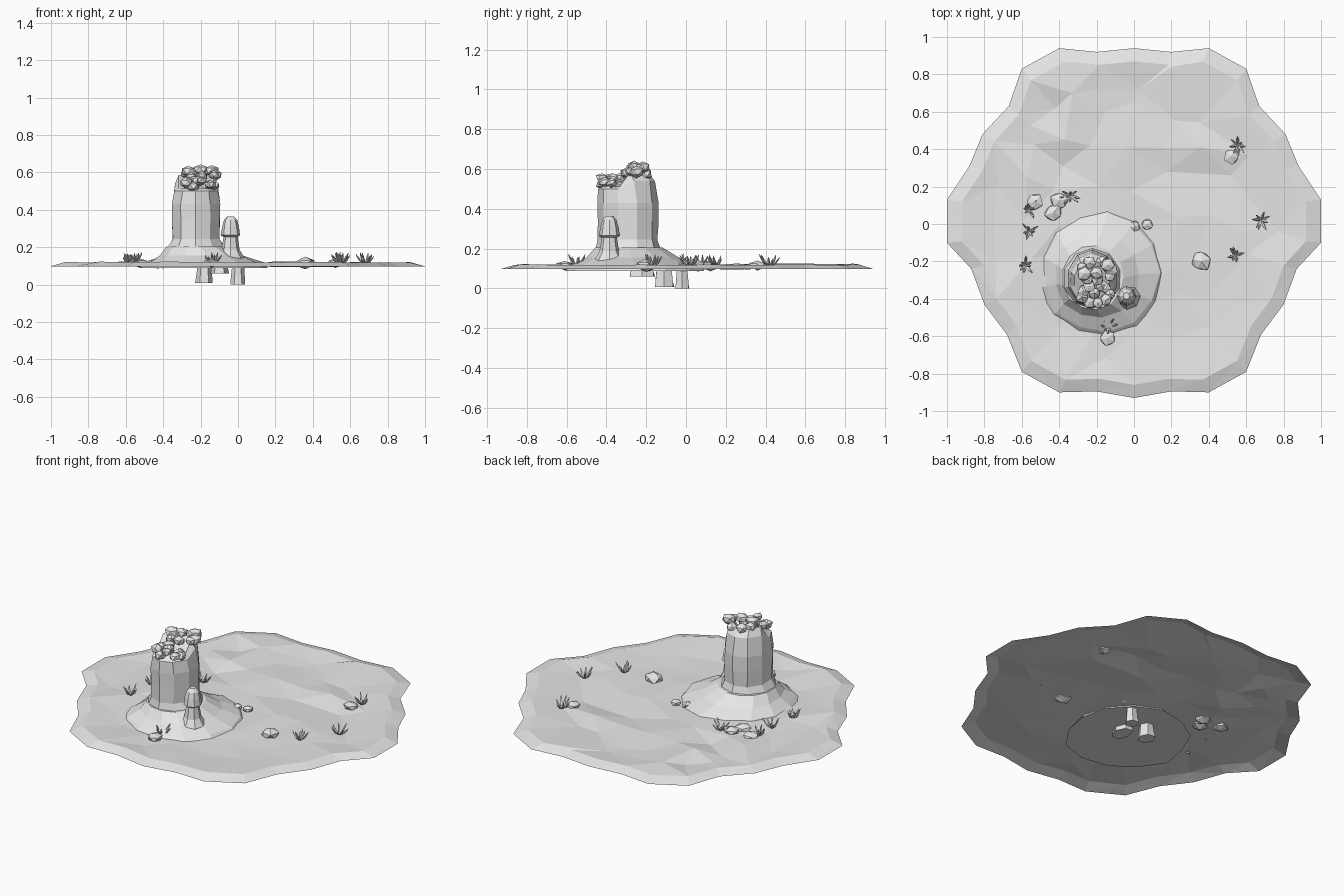
import bpy, bmesh, math, random
from mathutils import Vector
from mathutils.geometry import delaunay_2d_cdt

random.seed(7)
if "Cube" in bpy.data.objects:
    bpy.data.objects.remove(bpy.data.objects["Cube"], do_unlink=True)

stone = bpy.data.materials.new("pale_grey_stone")
stone.use_nodes = True
GREY = (0.8, 0.8, 0.8, 1)
stone.diffuse_color = GREY
stone.node_tree.nodes["Principled BSDF"].inputs["Base Color"].default_value = GREY


def jit(a):
    return random.uniform(-a, a)


def finish(name, bm, recalc=True):
    if recalc:
        bmesh.ops.recalc_face_normals(bm, faces=bm.faces)
    mesh = bpy.data.meshes.new(name)
    bm.to_mesh(mesh)
    bm.free()
    mesh.materials.append(stone)
    obj = bpy.data.objects.new(name, mesh)
    bpy.context.collection.objects.link(obj)
    return obj


def loft(bm, rings):
    """Skin a stack of equal point rings and close both ends."""
    loops = [[bm.verts.new(p) for p in ring] for ring in rings]
    for a, b in zip(loops, loops[1:]):
        for i in range(len(a)):
            j = (i + 1) % len(a)
            bm.faces.new((a[i], a[j], b[j], b[i]))
    bm.faces.new(loops[0][::-1])
    bm.faces.new(loops[-1])


def ring(cx, cy, rx, ry, z, sides, wobble=0.0, turn=0.0):
    pts = []
    for i in range(sides):
        a = math.tau * i / sides + turn
        k = 1 + jit(wobble)
        pts.append(Vector((cx + rx * k * math.cos(a), cy + ry * k * math.sin(a), z)))
    return pts


def rock(bm, x, y, z, r, squash=0.8):
    verts = bmesh.ops.create_icosphere(bm, subdivisions=1, radius=r)["verts"]
    turn = random.random() * 6
    for v in verts:
        p = v.co * random.uniform(0.88, 1.16)
        v.co = (x + p.x * math.cos(turn) - p.y * math.sin(turn),
                y + p.x * math.sin(turn) + p.y * math.cos(turn), z + p.z * squash)


# Ground sheet: mirrored outline, bevelled rim and a jittered interior grid
half = [(0, .94), (.2, .92), (.4, .94), (.6, .83), (.67, .63), (.81, .48), (.88, .31),
        (1, .13), (1, -.1), (.87, -.24), (.8, -.43), (.68, -.59), (.6, -.79),
        (.4, -.9), (.2, -.895), (0, -.93)]
outline = half + [(-x, y) for x, y in half[-2:0:-1]]
points = [(x, y, .098) for x, y in outline]
points += [(x * .92, y * .925, .12 + jit(.003)) for x, y in outline]
folds = [(-.57, .25, .125), (-.37, .45, .125), (-.38, .31, .095),
         (.35, .41, .125), (.18, .28, .095), (.52, .26, .095),
         (-.33, .7, .124), (-.42, .62, .1), (0, .65, .1), (.2, .84, .125), (.03, .72, .1)]
points += folds
for i in range(-4, 5):
    for j in range(-4, 5):
        x, y = i * .19 + jit(.05), j * .19 + jit(.05)
        free = all(math.hypot(x - p[0], y - p[1]) > .12 for p in folds)
        if math.hypot(x, y) < .77 and free:
            points.append((x, y, .109 + jit(.009)))
n = len(outline)
edges = [(i, (i + 1) % n) for i in range(n)]
flat, _, tris, origin, _, _ = delaunay_2d_cdt(
    [Vector(p[:2]) for p in points], edges, [list(range(n))], 1, 1e-5)
bm = bmesh.new()
verts = [bm.verts.new((p.x, p.y, points[o[0]][2])) for p, o in zip(flat, origin)]
for t in tris:
    face = bm.faces.new([verts[i] for i in t])
    face.normal_update()
    if face.normal.z < 0:
        face.normal_flip()
finish("ground", bm, recalc=False)

# Mound below the tower
bm = bmesh.new()
loft(bm, [ring(-.18, -.26, .35, .35, .088, 13, .06),
          ring(-.18, -.26, .31, .32, .118, 13, .04),
          ring(-.2, -.27, .23, .23, .155, 13, .05),
          ring(-.22, -.285, .165, .17, .205, 13, .03)])
finish("mound", bm)

# Rock tower with a raised back half
bm = bmesh.new()
profile = [(.165, .165, .19), (.13, .15, .245), (.135, .152, .34), (.135, .154, .43),
           (.12, .152, .5), (.098, .125, .515)]
rings = [ring(-.225, -.292, rx, ry, z, 10, .02, .3) for rx, ry, z in profile]
for r, lift in zip(rings[-2:], (.04, .07)):
    for p in r:
        if p.y > -.3:
            p.z += lift
            p.y -= lift * .35
loft(bm, rings)
finish("rock_tower", bm)

# Small capped pillar
bm = bmesh.new()
loft(bm, [ring(-.04, -.385, r, r, z, 8, .03) for r, z in
          [(.085, .09), (.075, .145), (.05, .185), (.038, .255), (.052, .265),
           (.045, .31), (.036, .345), (.018, .365)]])
finish("small_pillar", bm)

# Boulders heaped on the tower, lower in front and higher behind
bm = bmesh.new()
for count, cy, z, tall in ((9, -.375, .535, .025), (9, -.25, .59, .022)):
    for i in range(count):
        a = math.tau * i / count
        rock(bm, -.2 + .082 * math.cos(a) + jit(.012), cy + .048 * math.sin(a),
             z + jit(tall), random.uniform(.027, .04))
rock(bm, -.2, -.26, .615, .036)
rock(bm, -.21, -.37, .55, .034)
finish("tower_boulders", bm)

# Stones scattered on the ground
bm = bmesh.new()
for x, y, r in [(-.53, .12, .045), (-.4, .125, .05), (-.43, .06, .05), (.52, .36, .043),
                (.36, -.2, .055), (-.14, -.61, .043), (.005, -.015, .033), (.07, -.005, .032)]:
    rock(bm, x, y, .115, r, .55)
finish("ground_stones", bm)

# Plant tufts made of curved tapering blades
bm = bmesh.new()
for x, y in [(-.56, .08), (-.56, -.04), (-.58, -.22), (-.34, .15),
             (.555, .42), (.68, .02), (.54, -.17), (-.14, -.55)]:
    for k in range(8):
        a = math.tau * k / 8 + jit(.35)
        reach, tall = random.uniform(.025, .06), random.uniform(.035, .065)
        rings = []
        for t, w in ((0, .005), (.45, .007), (.8, .005), (1, .001)):
            d = reach * t ** .8
            rings.append(ring(x + d * math.cos(a), y + d * math.sin(a), w, w,
                              .11 + tall * t ** 1.4, 4))
        loft(bm, rings)
finish("plant_tufts", bm)

# Stubby roots hanging below the ground
for name, x, y, rx, ry, low in [("middle_root", 0, -.02, .042, .04, 0),
                                ("tower_root", -.18, -.11, .048, .055, .008),
                                ("short_root", -.1, -.22, .05, .07, .06)]:
    bm = bmesh.new()
    loft(bm, [ring(x, y, rx, ry, low, 6, .08), ring(x, y, rx * .9, ry * .9, low + .03, 6, .05),
              ring(x, y, rx * .75, ry * .75, .105, 6, .05)])
    finish(name, bm)
